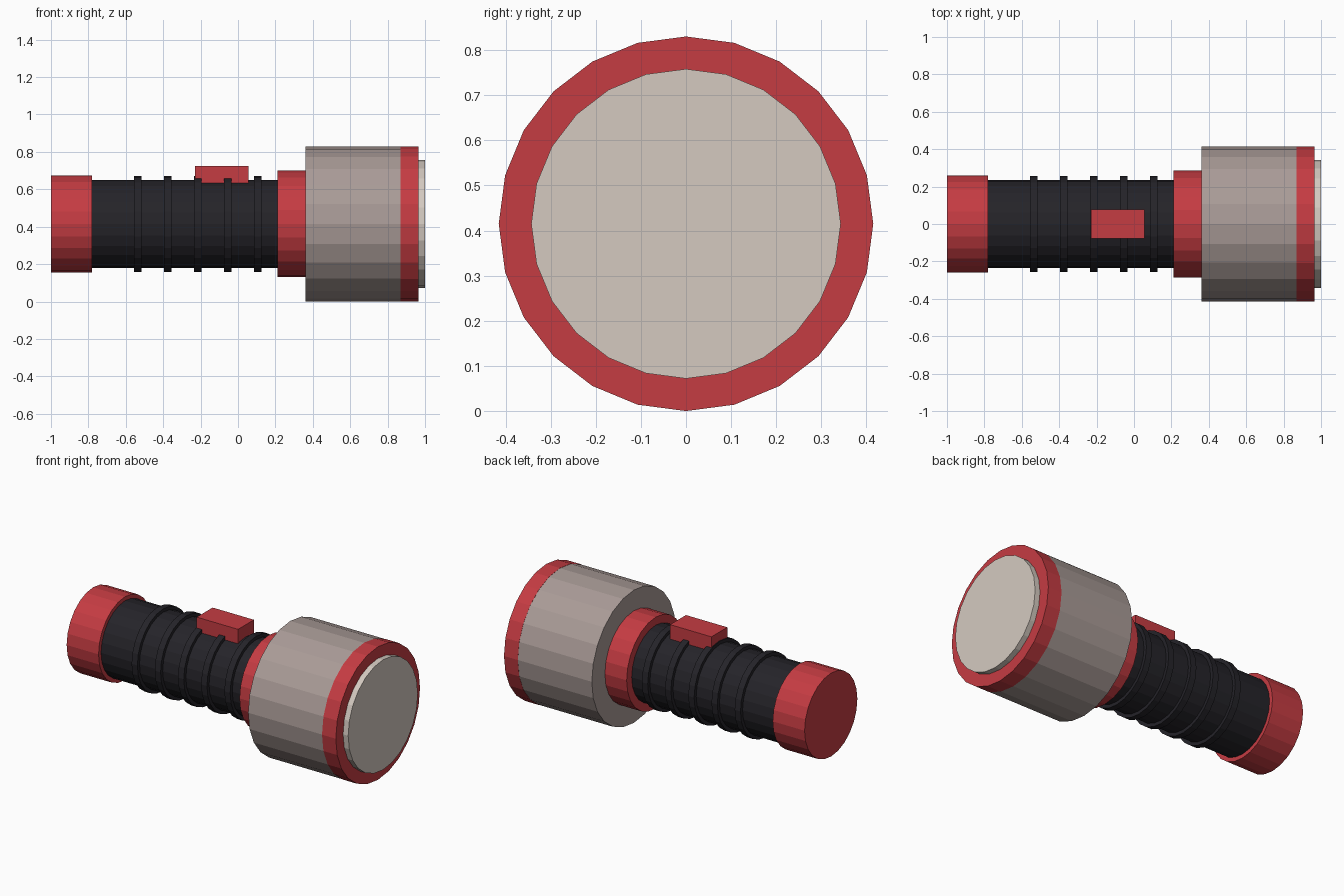
import bpy
from math import pi

if "Cube" in bpy.data.objects:
    bpy.data.objects.remove(bpy.data.objects["Cube"])

AXIS_Z = 0.415
SIDES = 24


def material(name, color):
    m = bpy.data.materials.new(name)
    m.diffuse_color = (*color, 1)
    m.use_nodes = True
    m.node_tree.nodes["Principled BSDF"].inputs["Base Color"].default_value = m.diffuse_color
    return m


RED = material("red", (0.56, 0.045, 0.055))
BLACK = material("black", (0.018, 0.017, 0.022))
BEIGE = material("warm_grey", (0.40, 0.33, 0.31))
GLASS = material("lens_glass", (0.66, 0.59, 0.53))


def barrel(name, x0, x1, radius, mat):
    """Flat-shaded cylinder along x with a corner at the top."""
    bpy.ops.mesh.primitive_cylinder_add(
        vertices=SIDES, radius=radius, depth=x1 - x0,
        location=((x0 + x1) / 2, 0, AXIS_Z), rotation=(0, pi / 2, 0))
    ob = bpy.context.object
    ob.name = name
    ob.data.materials.append(mat)
    return ob


# Handle: tail cap, grip and collar
barrel("tail_cap", -1.0, -0.78, 0.26, RED)
barrel("grip", -0.78, 0.21, 0.235, BLACK)
barrel("collar", 0.21, 0.36, 0.285, RED)

# Raised grip rings
for i in range(5):
    x = -0.535 + 0.16 * i
    barrel(f"grip_ring_{i + 1}", x - 0.02, x + 0.02, 0.256, BLACK)

# Lamp head, front bezel and lens
barrel("lamp_head", 0.36, 0.87, 0.414, BEIGE)
barrel("bezel", 0.87, 0.965, 0.415, RED)
barrel("lens", 0.93, 1.0, 0.343, GLASS)

# Sliding switch on top of the grip
bpy.ops.mesh.primitive_cube_add(size=1, location=(-0.0875, 0, 0.68))
switch = bpy.context.object
switch.name = "switch"
switch.scale = (0.285, 0.156, 0.09)
switch.data.materials.append(RED)
